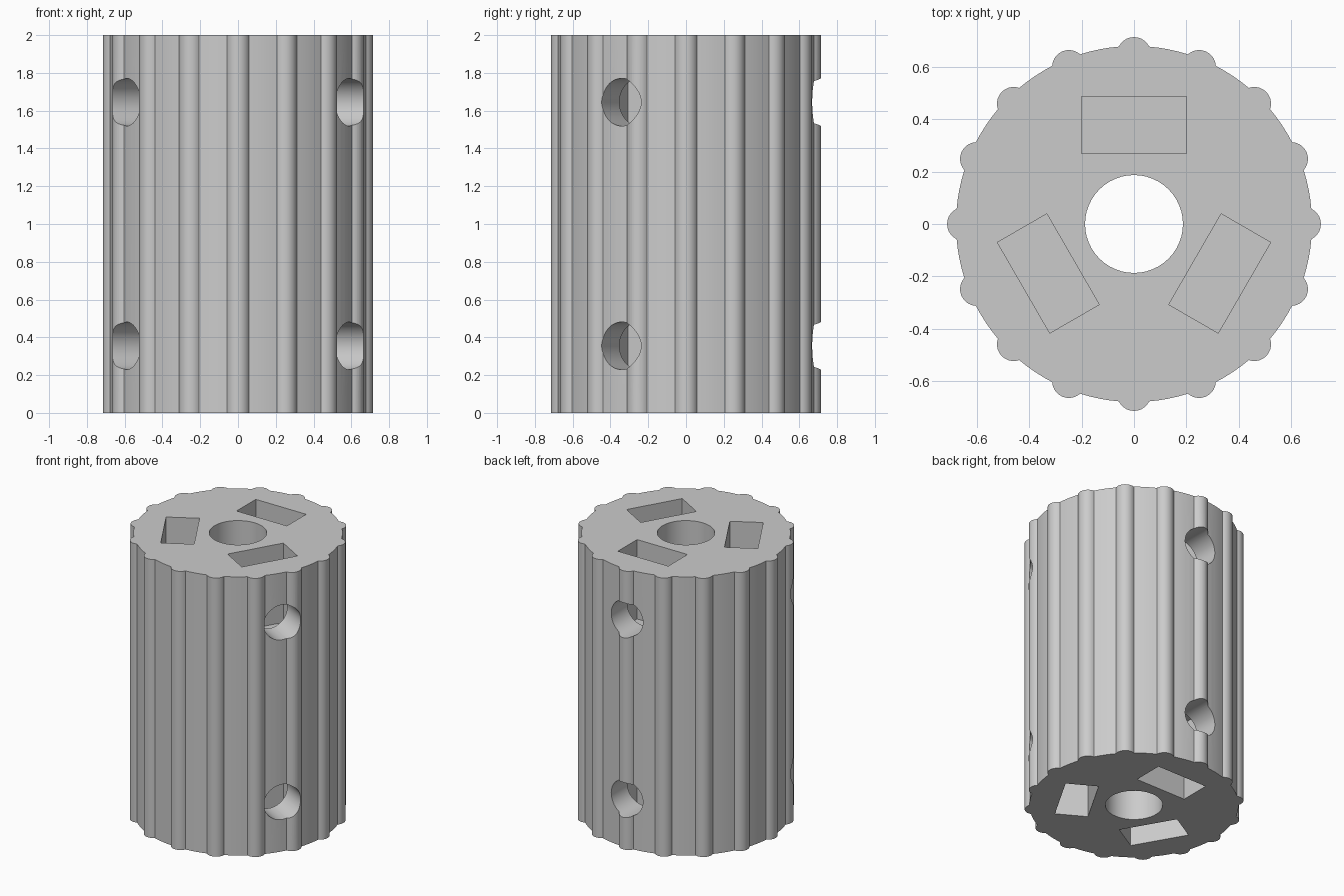
import bpy
import bmesh
from math import cos, sin, pi, radians, atan2, sqrt
from mathutils import Matrix, Vector

cube = bpy.data.objects.get("Cube")
if cube:
    bpy.data.objects.remove(cube, do_unlink=True)

HEIGHT = 2.0
BODY_R = 0.68
RIBS = 16
RIB_R = 0.064
RIB_CENTRE = 0.65
POCKET_DEPTH = 0.57

grey = bpy.data.materials.new("plain grey")
grey.use_nodes = True
colour = (0.6, 0.6, 0.6, 1)
grey.diffuse_color = colour
grey.node_tree.nodes["Principled BSDF"].inputs["Base Color"].default_value = colour


def make_object(name, bm):
    bmesh.ops.recalc_face_normals(bm, faces=bm.faces)
    mesh = bpy.data.meshes.new(name)
    bm.to_mesh(mesh)
    bm.free()
    mesh.materials.append(grey)
    obj = bpy.data.objects.new(name, mesh)
    bpy.context.collection.objects.link(obj)
    return obj


def ribbed_outline():
    """Round outline with evenly spaced half-round ribs."""
    along = (BODY_R**2 + RIB_CENTRE**2 - RIB_R**2) / (2 * RIB_CENTRE)
    half = sqrt(BODY_R**2 - along**2)
    rib_half = atan2(half, along - RIB_CENTRE)
    body_half = atan2(half, along)
    step = 2 * pi / RIBS
    points = []
    for i in range(RIBS):
        turn = Matrix.Rotation(i * step, 3, "Z")
        for k in range(11):
            a = rib_half * (k / 5 - 1)
            points.append(turn @ Vector((RIB_CENTRE + RIB_R * cos(a), RIB_R * sin(a), 0)))
        for k in range(1, 4):
            a = body_half + (step - 2 * body_half) * k / 4
            points.append(turn @ Vector((BODY_R * cos(a), BODY_R * sin(a), 0)))
    return points


# Ribbed body
bm = bmesh.new()
base = bm.faces.new([bm.verts.new(p) for p in ribbed_outline()])
top = bmesh.ops.extrude_face_region(bm, geom=[base])
moved = [v for v in top["geom"] if isinstance(v, bmesh.types.BMVert)]
bmesh.ops.translate(bm, verts=moved, vec=(0, 0, HEIGHT))
body = make_object("ribbed_body", bm)


def cut(name, bm):
    cutter = make_object(name, bm)
    cutter.hide_render = True
    mod = body.modifiers.new(name, "BOOLEAN")
    mod.operation = "DIFFERENCE"
    mod.solver = "EXACT"
    mod.object = cutter
    bpy.context.view_layer.objects.active = body
    bpy.ops.object.modifier_apply(modifier=name)
    bpy.data.objects.remove(cutter, do_unlink=True)


def cylinder(bm, radius, depth, matrix):
    bmesh.ops.create_cone(bm, cap_ends=True, segments=48, radius1=radius,
                          radius2=radius, depth=depth, matrix=matrix)


# Central bore
bm = bmesh.new()
cylinder(bm, 0.187, HEIGHT + 0.4, Matrix.Translation((0, 0, HEIGHT / 2)))
cut("bore_cutter", bm)

# Blind rectangular pockets in both ends
turns = [Matrix.Rotation(radians(a), 4, "Z") for a in (-30, 90, 210)]
bm = bmesh.new()
for turn in turns:
    for end, inward in ((0, 1), (HEIGHT, -1)):
        z = end + inward * (POCKET_DEPTH - 0.1) / 2
        place = turn @ Matrix.Translation((0.378, 0, z))
        size = Matrix.Diagonal((0.218, 0.4, POCKET_DEPTH + 0.1, 1))
        bmesh.ops.create_cube(bm, size=1, matrix=place @ size)
cut("pocket_cutter", bm)

# Radial screw holes running into the pockets
bm = bmesh.new()
for turn in turns:
    for z in (0.355, HEIGHT - 0.355):
        place = turn @ Matrix.Translation((0.65, 0, z)) @ Matrix.Rotation(pi / 2, 4, "Y")
        cylinder(bm, 0.126, 0.5, place)
cut("screw_hole_cutter", bm)

# Smooth curved walls, crisp edges
bpy.ops.object.select_all(action="DESELECT")
body.select_set(True)
bpy.context.view_layer.objects.active = body
bpy.ops.object.shade_smooth_by_angle(angle=radians(30))
